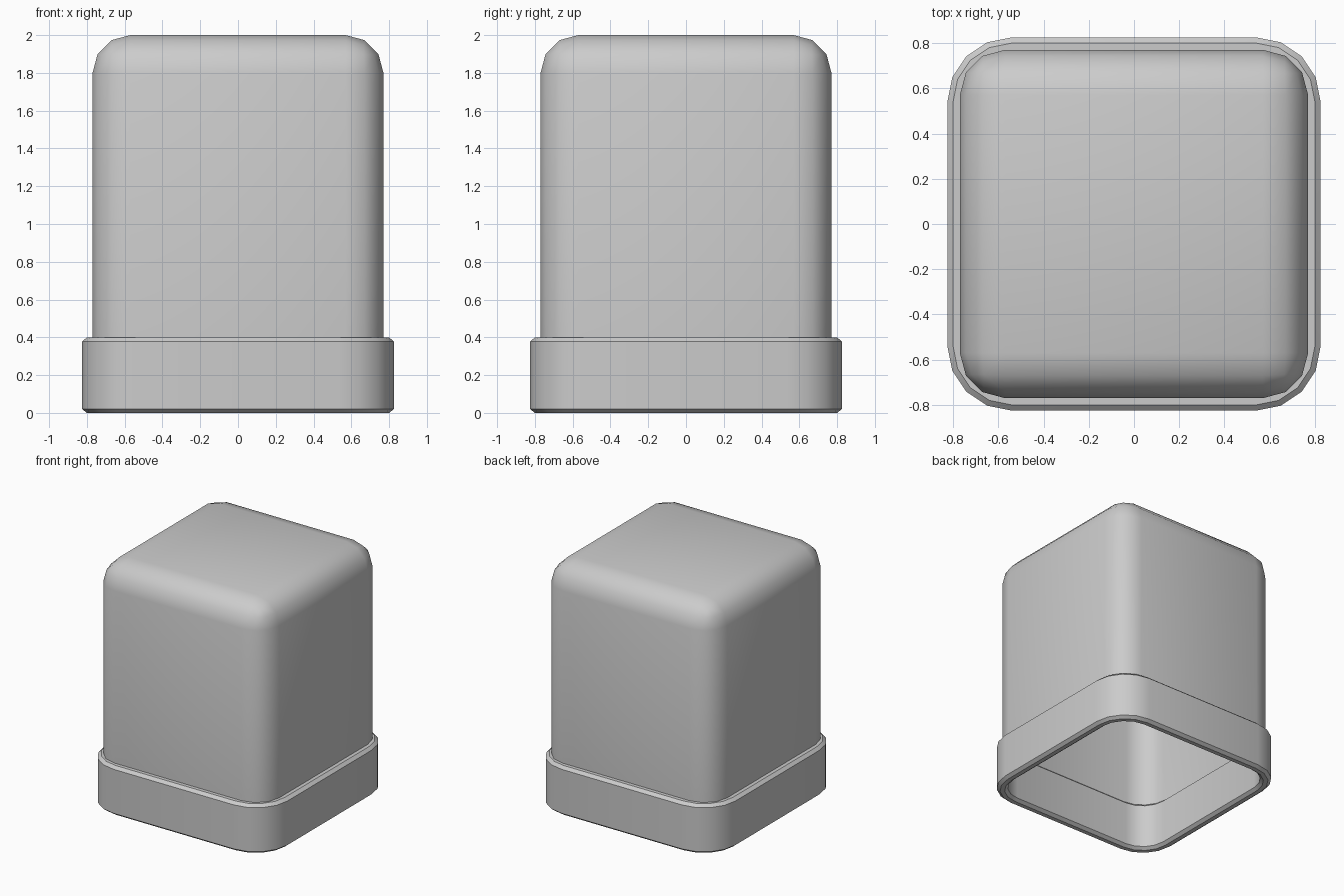
import bpy, bmesh
from math import sin, cos, pi, radians

if "Cube" in bpy.data.objects:
    bpy.data.objects.remove(bpy.data.objects["Cube"])


def finish(bm, name, angle):
    bmesh.ops.recalc_face_normals(bm, faces=bm.faces)
    mesh = bpy.data.meshes.new(name)
    bm.to_mesh(mesh)
    bm.free()
    obj = bpy.data.objects.new(name, mesh)
    bpy.context.collection.objects.link(obj)
    bpy.ops.object.select_all(action='DESELECT')
    obj.select_set(True)
    bpy.context.view_layer.objects.active = obj
    bpy.ops.object.shade_smooth_by_angle(angle=radians(angle))
    return obj


def rounded_square(half, core, z, segments=4):
    """Points around a square whose corner arcs are centred at +-core."""
    pts = []
    for q, (sx, sy) in enumerate([(1, 1), (-1, 1), (-1, -1), (1, -1)]):
        for i in range(segments + 1):
            a = (q + i / segments) * pi / 2
            pts.append((sx * core + (half - core) * cos(a),
                        sy * core + (half - core) * sin(a), z))
    return pts


# Hollow cover: box without a floor, rounded on all remaining edges
half, bottom, top = 0.77, 0.39, 2.0
bm = bmesh.new()
bmesh.ops.create_cube(bm, size=1)
for v in bm.verts:
    v.co.x *= 2 * half
    v.co.y *= 2 * half
    v.co.z = top if v.co.z > 0 else bottom
floor = [f for f in bm.faces if f.normal.z < -0.5]
bmesh.ops.delete(bm, geom=floor, context='FACES_ONLY')
edges = [e for e in bm.edges if not e.is_boundary]
bmesh.ops.bevel(bm, geom=edges, offset=0.2, offset_type='OFFSET',
                segments=3, profile=0.5, affect='EDGES')
finish(bm, "cover", 40)

# Base band: chamfered section swept round a rounded square
section = [(0.80, 0), (0.825, 0.02), (0.825, 0.378), (0.80, 0.40),
           (0.765, 0.40), (0.74, 0.378), (0.74, 0.02), (0.765, 0)]
bm = bmesh.new()
rings = [[bm.verts.new(p) for p in rounded_square(h, 0.54, z)] for h, z in section]
for k, a in enumerate(rings):
    b = rings[(k + 1) % len(rings)]
    n = len(a)
    for i in range(n):
        j = (i + 1) % n
        bm.faces.new((a[i], a[j], b[j], b[i]))
finish(bm, "base_band", 30)
